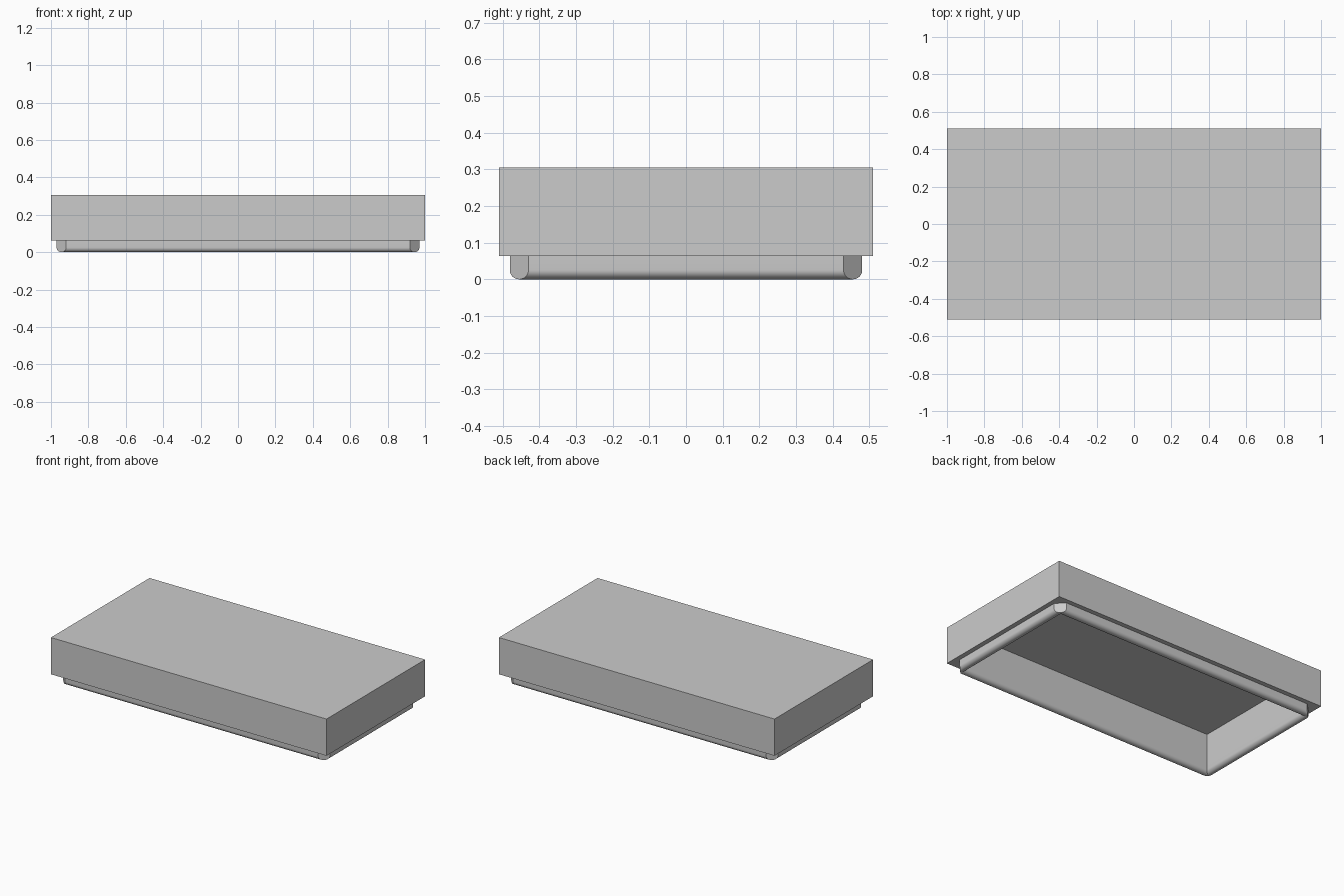
import bpy, bmesh, math

if "Cube" in bpy.data.objects:
    bpy.data.objects.remove(bpy.data.objects["Cube"], do_unlink=True)

HALF_X, HALF_Y = 1.0, 0.511        # slab half sizes
TOP, UNDERSIDE, CEILING = 0.305, 0.064, 0.26
OUT_X, OUT_Y = 0.97, 0.481         # outer faces of the lip
WIDTH = 0.051                      # lip thickness
IN_X, IN_Y = OUT_X - WIDTH, OUT_Y - WIDTH

grey = bpy.data.materials.new("plain grey")
grey.use_nodes = True
colour = (0.6, 0.6, 0.6, 1)
grey.diffuse_color = colour
grey.node_tree.nodes["Principled BSDF"].inputs["Base Color"].default_value = colour


def finish(bm, name):
    bmesh.ops.recalc_face_normals(bm, faces=bm.faces)
    mesh = bpy.data.meshes.new(name)
    bm.to_mesh(mesh)
    bm.free()
    mesh.materials.append(grey)
    obj = bpy.data.objects.new(name, mesh)
    bpy.context.collection.objects.link(obj)
    return obj


def rectangle(bm, x, y, z):
    return [bm.verts.new((sx * x, sy * y, z))
            for sx, sy in ((-1, -1), (1, -1), (1, 1), (-1, 1))]


# Hollow slab: rings of corners joined from the top, around the rim, to the ceiling
bm = bmesh.new()
rings = [rectangle(bm, HALF_X, HALF_Y, TOP),
         rectangle(bm, HALF_X, HALF_Y, UNDERSIDE),
         rectangle(bm, IN_X, IN_Y, UNDERSIDE),
         rectangle(bm, IN_X, IN_Y, CEILING)]
for a, b in zip(rings, rings[1:]):
    for i in range(4):
        j = (i + 1) % 4
        bm.faces.new((a[i], a[j], b[j], b[i]))
bm.faces.new(rings[0])
bm.faces.new(rings[-1])
finish(bm, "slab")

# Lip profile: offset inward from the outer face, and height
R = WIDTH / 2
STEPS = 16
profile = [(0, UNDERSIDE)]
for k in range(STEPS + 1):
    t = math.pi * k / STEPS
    profile.append((R - R * math.cos(t), R - R * math.sin(t)))
profile.append((WIDTH, UNDERSIDE))


def lip(name, along_x, side):
    """Round-bottomed bar whose ends are cut diagonally across the corner."""
    bm = bmesh.new()
    ends = []
    for end in (-1, 1):
        row = []
        for w, z in profile:
            if along_x:
                p = (end * (IN_X + w), side * (OUT_Y - w), z)
            else:
                p = (side * (OUT_X - w), end * (IN_Y + w), z)
            row.append(bm.verts.new(p))
        ends.append(row)
        if along_x:                 # the crossing bars share one corner face
            bm.faces.new(row)
    a, b = ends
    for i in range(len(profile) - 1):
        bm.faces.new((a[i], a[i + 1], b[i + 1], b[i]))
    if not along_x:
        # close the hidden seam so that normals point outward
        bm.faces.new((a[0], a[-1], b[-1], b[0]))
    obj = finish(bm, name)
    bpy.ops.object.select_all(action="DESELECT")
    obj.select_set(True)
    bpy.context.view_layer.objects.active = obj
    bpy.ops.object.shade_smooth_by_angle(angle=math.radians(35))


lip("front_lip", True, -1)
lip("back_lip", True, 1)
lip("left_lip", False, 1)
lip("right_lip", False, -1)
